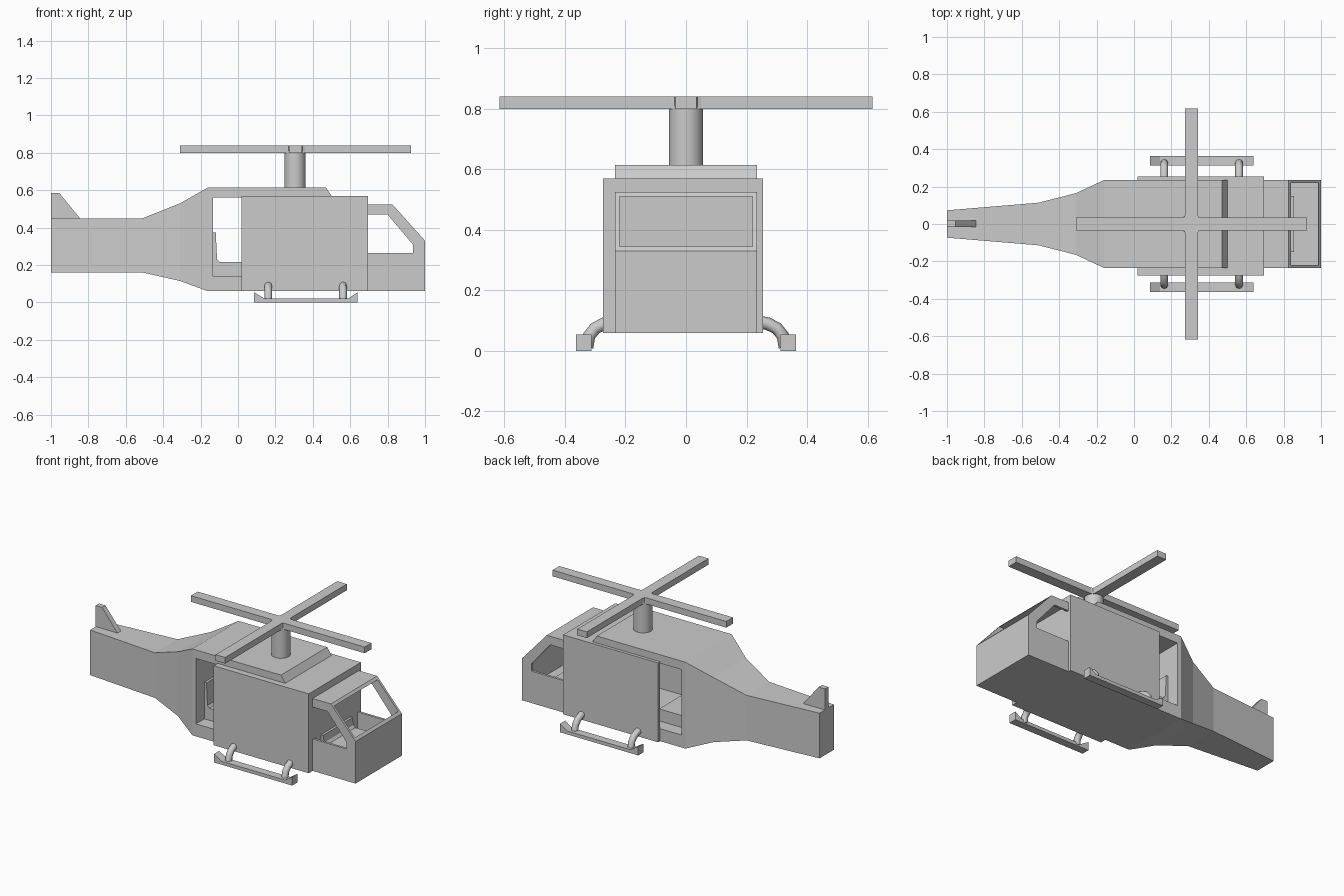
import bpy, bmesh
from math import pi

if "Cube" in bpy.data.objects:
    bpy.data.objects.remove(bpy.data.objects["Cube"])


def mesh_object(name, bm):
    bmesh.ops.recalc_face_normals(bm, faces=bm.faces)
    me = bpy.data.meshes.new(name)
    bm.to_mesh(me)
    bm.free()
    ob = bpy.data.objects.new(name, me)
    bpy.context.collection.objects.link(ob)
    return ob


def loft(name, rings):
    """Bridge matching point rings and cap both ends."""
    bm = bmesh.new()
    vs = [[bm.verts.new(p) for p in r] for r in rings]
    n = len(rings[0])
    for a, b in zip(vs, vs[1:]):
        for i in range(n):
            bm.faces.new((a[i], a[(i + 1) % n], b[(i + 1) % n], b[i]))
    bm.faces.new(vs[0])
    bm.faces.new(vs[-1])
    return mesh_object(name, bm)


def side_prism(name, pts, y0, y1):
    return loft(name, [[(x, y, z) for x, z in pts] for y in (y0, y1)])


def box(name, x0, x1, y0, y1, z0, z1):
    return side_prism(name, [(x0, z0), (x1, z0), (x1, z1), (x0, z1)], y0, y1)


def cut(ob, cutter):
    m = ob.modifiers.new("cut", 'BOOLEAN')
    m.operation = 'DIFFERENCE'
    m.solver = 'EXACT'
    m.object = cutter
    bpy.context.view_layer.objects.active = ob
    bpy.ops.object.modifier_apply(modifier=m.name)
    bpy.data.objects.remove(cutter, do_unlink=True)


# fuselage with tapered tail: x, half width, bottom, top
stations = [(-1, .073, .16, .45), (-.51, .114, .16, .45), (-.31, .165, .115, .53),
            (-.16, .235, .06, .615), (.47, .235, .06, .615),
            (.50, .235, .06, .57), (.695, .235, .06, .57)]
hull = loft("fuselage", [[(x, -w, lo), (x, w, lo), (x, w, hi), (x, -w, hi)]
                         for x, w, lo, hi in stations])
cut(hull, box("cabin_space", -.134, .68, -.22, .22, .14, .56))
cut(hull, box("door_opening", -.134, .10, -.3, .3, .14, .56))

# sliding doors
box("door_near", .02, .695, -.275, -.235, .06, .57)
box("door_far", .02, .695, .235, .255, .06, .57)

# nose with side windows and windscreen
nose = side_prism("nose", [(.695, .06), (1, .06), (1, .33), (.825, .525), (.695, .525)],
                  -.235, .235)
cut(nose, side_prism("cockpit_space", [(.66, .14), (.985, .14), (.985, .345), (1.03, .39),
                                       (.88, .555), (.838, .51), (.66, .51)], -.22, .22))
cut(nose, side_prism("side_windows", [(.66, .265), (.935, .265), (.935, .31),
                                      (.80, .47), (.66, .47)], -.3, .3))


# L-shaped seats
def seat(name, x, z, length, cushion, back):
    side_prism(name, [(x, z), (x + length, z), (x + length, z + cushion),
                      (x + .035, z + cushion), (x + .022, z + cushion + .015),
                      (x + .015, z + back), (x, z + back)], -.15, .15)


seat("rear_seat", -.134, .14, .22, .077, .235)
seat("pilot_seat", .695, .14, .16, .06, .12)

# tail fin
side_prism("tail_fin", [(-1, .45), (-.845, .45), (-.955, .585), (-1, .585)], -.016, .018)

# rotor mast
bpy.ops.mesh.primitive_cylinder_add(vertices=32, radius=.056, depth=.20,
                                    location=(.305, 0, .71))
mast = bpy.context.object
mast.name = "rotor_mast"
bpy.ops.object.shade_smooth_by_angle()

# four-blade rotor, one quarter outline turned four times
L, W, C = .617, .034, .05
outline = []
quarter = [(L, -W), (L, W), (C, W), (W + .004, W + .004), (W, C)]
for k in range(4):
    for x, y in quarter:
        for _ in range(k):
            x, y = -y, x
        outline.append((.307 + x, y))
loft("rotor", [[(x, y, z) for x, y in outline] for z in (.80, .84)])

# landing skids and bent struts
skid = [(.085, 0), (.64, 0), (.64, .055), (.59, .022), (.14, .022), (.085, .055)]
for s, label in ((-1, "near"), (1, "far")):
    side_prism("skid_" + label, skid, s * .312, s * .364)
    for i, x in enumerate((.162, .562)):
        cu = bpy.data.curves.new("strut", 'CURVE')
        cu.dimensions = '3D'
        cu.bevel_depth = .021
        cu.bevel_resolution = 2
        cu.use_fill_caps = True
        sp = cu.splines.new('POLY')
        path = [(.235, .097), (.27, .09), (.30, .075), (.32, .05), (.327, .012)]
        sp.points.add(len(path) - 1)
        for p, (y, z) in zip(sp.points, path):
            p.co = (x, s * y, z, 1)
        ob = bpy.data.objects.new(f"strut_{label}_{i + 1}", cu)
        bpy.context.collection.objects.link(ob)
